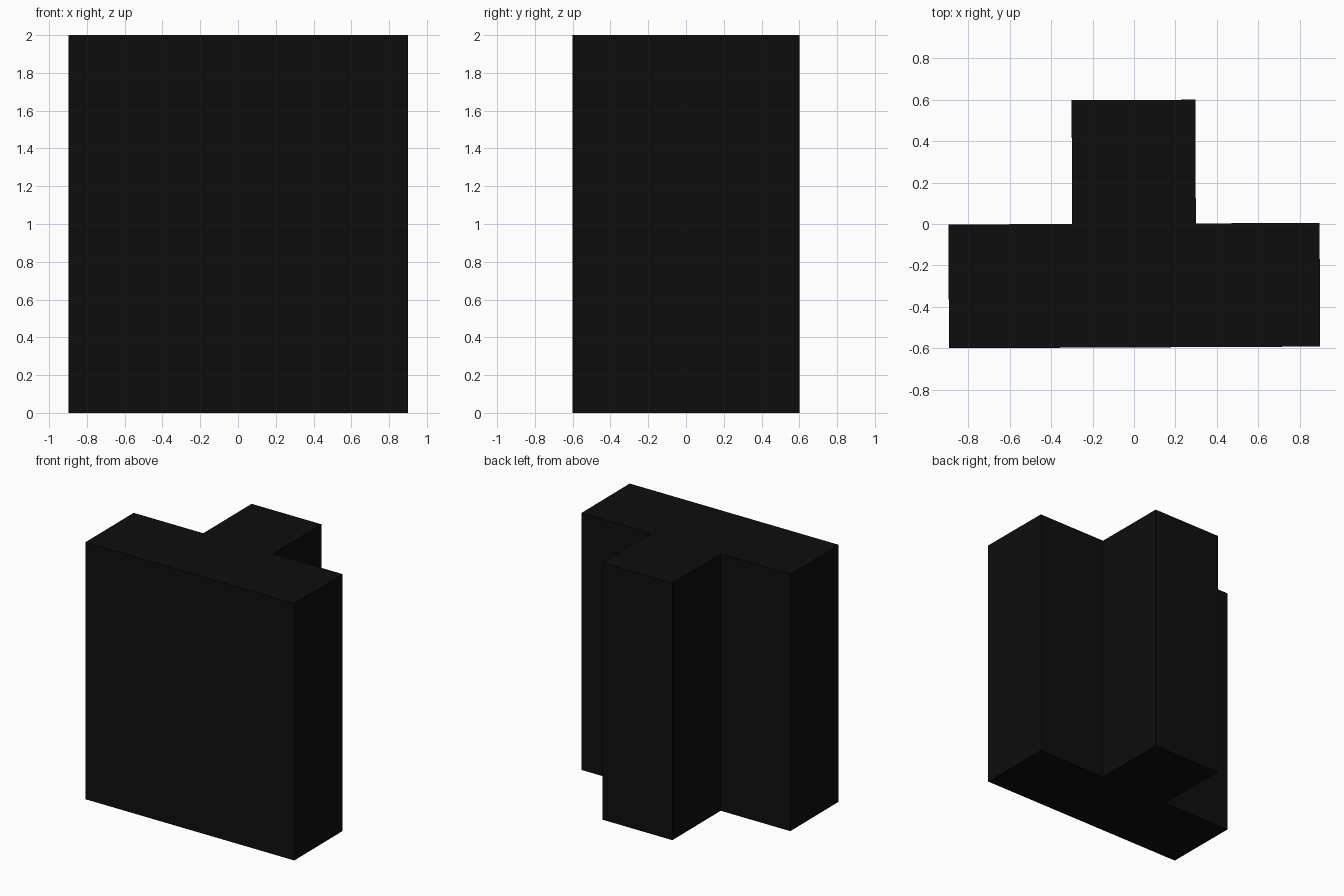
import bpy, bmesh
from mathutils import Matrix

cube = bpy.data.objects.get("Cube")
if cube:
    bpy.data.objects.remove(cube, do_unlink=True)

# Near-black matte colour
black = bpy.data.materials.new("near_black")
black.use_nodes = True
colour = (0.004, 0.004, 0.004, 1)
black.diffuse_color = colour
black.node_tree.nodes["Principled BSDF"].inputs["Base Color"].default_value = colour

# T-shaped outline: wide front bar with a stem at the back
UNIT = 0.598
HEIGHT = 2.0
half = [(0.5, 1), (0.5, 0), (1.5, 0), (1.5, -1)]
outline = half + [(-x, y) for x, y in reversed(half)]

bm = bmesh.new()
base = bm.faces.new([bm.verts.new((x * UNIT, y * UNIT, 0)) for x, y in outline])

# Extrude the outline to full height
top = bmesh.ops.extrude_face_region(bm, geom=[base], use_keep_orig=True)
top_verts = [v for v in top["geom"] if isinstance(v, bmesh.types.BMVert)]
bmesh.ops.translate(bm, verts=top_verts, vec=(0, 0, HEIGHT))

# Very slight turn about the upright axis
bmesh.ops.rotate(bm, verts=bm.verts, cent=(0, 0, 0), matrix=Matrix.Rotation(0.0045, 3, "Z"))
bmesh.ops.translate(bm, verts=bm.verts, vec=(0, 0.0015, 0))
bmesh.ops.recalc_face_normals(bm, faces=bm.faces)

mesh = bpy.data.meshes.new("t_shaped_block")
bm.to_mesh(mesh)
bm.free()
mesh.materials.append(black)
block = bpy.data.objects.new("t_shaped_block", mesh)
bpy.context.collection.objects.link(block)
